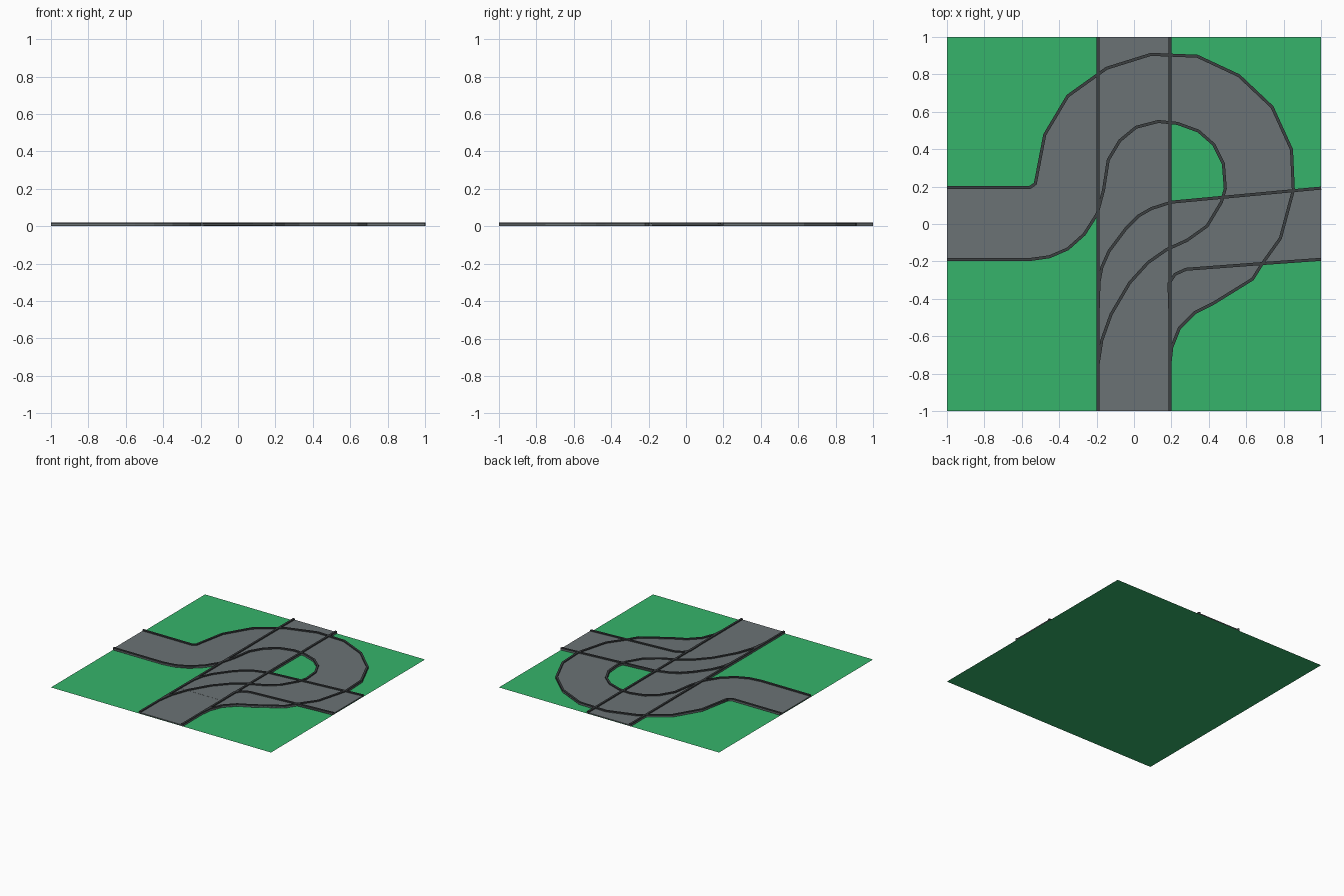
import bpy, bmesh
from mathutils import Vector

if "Cube" in bpy.data.objects:
    bpy.data.objects.remove(bpy.data.objects["Cube"])


def material(name, rgb):
    m = bpy.data.materials.new(name)
    m.diffuse_color = (*rgb, 1)
    m.use_nodes = True
    m.node_tree.nodes["Principled BSDF"].inputs["Base Color"].default_value = m.diffuse_color
    return m


GRASS = material("grass green", (0.037, 0.456, 0.147))
ASPHALT = material("asphalt grey", (0.147, 0.171, 0.178))
KERB = material("dark kerb", (0.045, 0.05, 0.053))
KERB_W, KERB_TOP = 0.016, 0.02


def finish(name, bm, mat):
    me = bpy.data.meshes.new(name)
    bmesh.ops.recalc_face_normals(bm, faces=bm.faces)
    bm.to_mesh(me)
    bm.free()
    me.materials.append(mat)
    ob = bpy.data.objects.new(name, me)
    bpy.context.collection.objects.link(ob)
    return ob


def slab(name, outline, z0, z1, mat):
    """Flat plate from an outline."""
    bm = bmesh.new()
    face = bm.faces.new([bm.verts.new((x, y, z0)) for x, y in outline])
    top = bmesh.ops.extrude_face_region(bm, geom=[face])
    verts = [g for g in top["geom"] if isinstance(g, bmesh.types.BMVert)]
    bmesh.ops.translate(bm, verts=verts, vec=(0, 0, z1 - z0))
    # solid must keep both caps
    if not face.is_valid:
        bmesh.ops.holes_fill(bm, edges=bm.edges)
    return finish(name, bm, mat)


def kerb(name, path, side):
    """Raised wall along a path; side=1 widens to the left, -1 to the right."""
    pts = [Vector(p) for p in path]
    dirs = [(b - a).normalized() for a, b in zip(pts, pts[1:])]
    bm = bmesh.new()
    rings = []
    for i, p in enumerate(pts):
        d0, d1 = dirs[max(i - 1, 0)], dirs[min(i, len(dirs) - 1)]
        t = (d0 + d1).normalized()
        n = Vector((-t.y, t.x)) * side * KERB_W / max(t.dot(d0), 0.5)
        q = p + n
        rings.append([bm.verts.new(v) for v in (
            (p.x, p.y, 0.001), (p.x, p.y, KERB_TOP),
            (q.x, q.y, KERB_TOP), (q.x, q.y, 0.001))])
    for a, b in zip(rings, rings[1:]):
        for k in range(4):
            j = (k + 1) % 4
            bm.faces.new((a[k], a[j], b[j], b[k]))
    bm.faces.new(rings[0])
    bm.faces.new(rings[-1][::-1])
    return finish(name, bm, KERB)


def road(name, left, right, top):
    """Road surface between two edges, with a kerb along each."""
    slab(name + "_surface", left + right[::-1], 0.003, top, ASPHALT)
    kerb(name + "_left_kerb", left, -1)
    kerb(name + "_right_kerb", right, 1)


# Grass tile
bm = bmesh.new()
bm.faces.new([bm.verts.new((x, y, 0)) for x, y in ((-1, -1), (1, -1), (1, 1), (-1, 1))])
finish("grass_tile", bm, GRASS)

# Straight road
road("straight_road", [(-.2, -1), (-.2, 1)], [(.2, -1), (.2, 1)], 0.010)

# Turn from the south to the east
road("east_turn",
     [(-.2, -.48), (-.195, -.31), (-.18, -.23), (-.14, -.14), (-.05, -.02), (.02, .05),
      (.09, .09), (.2, .125), (1, .2)],
     [(.2, -.48), (.195, -.32), (.225, -.275), (.28, -.25), (.68, -.22), (1, -.197)], 0.0115)

# Loop from the south, round anticlockwise and out to the west
road("loop_road",
     [(-.2, -1), (-.2, -.75), (-.18, -.62), (-.13, -.48), (-.03, -.31), (.07, -.2),
      (.17, -.13), (.28, -.08), (.385, -.005), (.46, .12), (.48, .19), (.47, .32),
      (.42, .42), (.34, .49), (.23, .53), (.13, .54), (.015, .51), (-.07, .44),
      (-.13, .34), (-.155, .18), (-.19, .05), (-.26, -.06), (-.35, -.14), (-.45, -.183),
      (-.55, -.197), (-1, -.197)],
     [(.2, -1), (.2, -.75), (.21, -.66), (.25, -.56), (.33, -.48), (.43, -.43),
      (.64, -.30), (.69, -.22), (.79, -.08), (.86, .18), (.85, .40), (.745, .63),
      (.565, .80), (.34, .905), (.09, .915), (-.15, .84), (-.36, .69), (-.485, .48),
      (-.535, .22), (-.56, .203), (-1, .203)], 0.0107)
